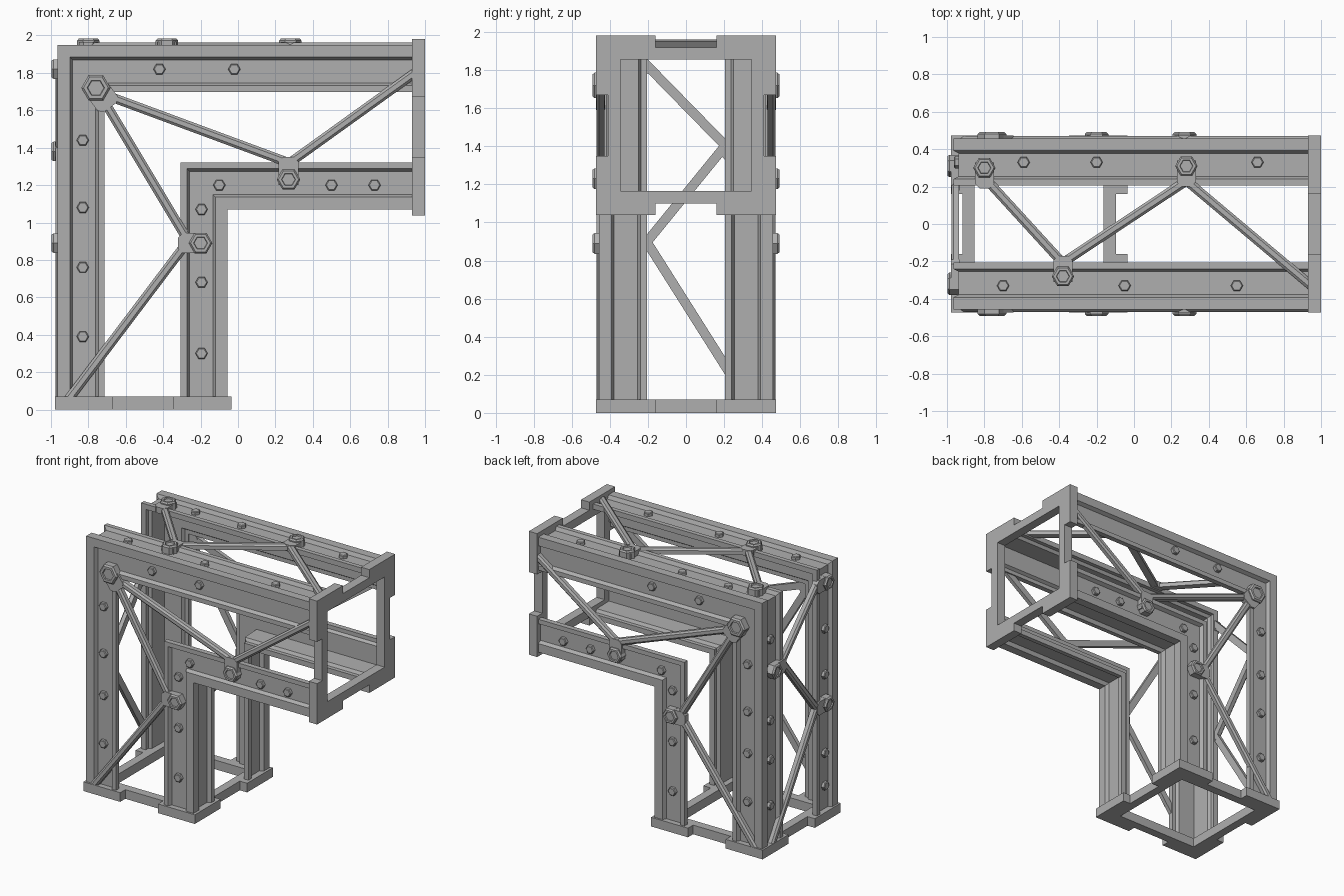
import bpy, bmesh, math
from mathutils import Vector

if "Cube" in bpy.data.objects:
    bpy.data.objects.remove(bpy.data.objects["Cube"], do_unlink=True)

steel = bpy.data.materials.new("grey_steel")
steel.use_nodes = True
GREY = (0.43, 0.43, 0.43, 1)
steel.diffuse_color = GREY
steel.node_tree.nodes["Principled BSDF"].inputs["Base Color"].default_value = GREY

# Each outside face maps (across, up, outward depth) to model space
FACES = {
    "front": lambda a, b, d: (a, -0.458 - d, b),
    "back": lambda a, b, d: (a, 0.458 + d, b),
    "top": lambda a, b, d: (a, b, 1.95 + d),
    "side": lambda a, b, d: (-0.965 - d, a, b),
}


def loft(name, rings):
    """Skin matching closed rings and cap both ends."""
    bm = bmesh.new()
    loops = [[bm.verts.new(p) for p in ring] for ring in rings]
    n = len(loops[0])
    for lo, hi in zip(loops, loops[1:]):
        for i in range(n):
            j = (i + 1) % n
            bm.faces.new((lo[i], lo[j], hi[j], hi[i]))
    bm.faces.new(loops[0])
    bm.faces.new(loops[-1])
    bmesh.ops.recalc_face_normals(bm, faces=bm.faces)
    mesh = bpy.data.meshes.new(name)
    bm.to_mesh(mesh)
    bm.free()
    mesh.materials.append(steel)
    obj = bpy.data.objects.new(name, mesh)
    bpy.context.collection.objects.link(obj)
    return obj


def box(name, lo, hi):
    corners = [(0, 0), (1, 0), (1, 1), (0, 1)]
    pick = lambda i, k: hi[i] if k else lo[i]
    loft(name, [[(pick(0, a), pick(1, b), z) for a, b in corners] for z in (lo[2], hi[2])])


def hexagon(name, face, at, steps):
    """Six-sided lathe on a face; steps are (radius, depth)."""
    put = FACES[face]
    loft(name, [[put(at[0] + r * math.cos(k * math.pi / 3),
                     at[1] + r * math.sin(k * math.pi / 3), d) for k in range(6)]
                for r, d in steps])


def brace(face, p, q):
    put, p, q = FACES[face], Vector(p), Vector(q)
    t = (q - p).normalized()
    side = Vector((-t.y, t.x))
    section = [(-0.025, -0.03), (-0.025, 0), (-0.012, 0.012),
               (0.012, 0.012), (0.025, 0), (0.025, -0.03)]
    loft(face + "_brace",
         [[put(*(e + side * w), d) for w, d in section] for e in (p, q)])


def joint(face, at, toward, reach, size):
    """Gusset plate pointing toward the braces, with a large hollow nut."""
    put, c = FACES[face], Vector(at)
    t = Vector(toward).normalized()
    side = Vector((-t.y, t.x))
    w, cut = size * 0.85, 0.025
    plan = [(-0.03, -w), (reach - cut, -w), (reach, cut - w),
            (reach, w - cut), (reach - cut, w), (-0.03, w)]
    loft(face + "_gusset", [[put(*(c + t * l + side * s), d) for l, s in plan]
                            for d in (-0.032, 0.014)])
    hexagon(face + "_nut", face, at,
            [(size, -0.03), (size, 0.022), (size * 0.85, 0.033),
             (size * 0.6, 0.033), (size * 0.55, 0.024)])


# Grooved angle section: u runs inward in the elevation, v inward in depth
leg = [(0.252, 0.04), (0.252, 0), (0.218, 0), (0.204, 0.028), (0.08, 0.028), (0.066, 0)]
web = [(0.065, 0.062), (0.208, 0.062), (0.222, 0.04)]
SECTION = (leg + [(0, 0)] + [(v, u) for u, v in reversed(leg)]
           + [(v, u) for u, v in reversed(web[1:])] + web)


def bent_beam(name, cx, cz, s, y_sign):
    """Mitred beam rising from the base and turning toward the end frame."""
    depth = lambda v: y_sign * (0.458 - v)
    loft(name, [
        [(cx + s * u, depth(v), 0.05) for u, v in SECTION],
        [(cx + s * u, depth(v), cz - s * u) for u, v in SECTION],
        [(0.95, depth(v), cz - s * u) for u, v in SECTION]])


for word, sign in (("front", -1), ("back", 1)):
    bent_beam(word + "_outer_beam", -0.965, 1.95, 1, sign)
    bent_beam(word + "_inner_beam", -0.055, 1.07, -1, sign)


# Square end frames with a notch in the middle of every side
def end_frame(name, place):
    inner, mid, outer, notch = 0.345, 0.41, 0.472, 0.16

    def piece(a0, a1, b0, b1):
        place(name, min(a0, a1), max(a0, a1), min(b0, b1), max(b0, b1))

    for s in (-1, 1):
        piece(s * inner, s * mid, -notch, notch)
        piece(-notch, notch, s * inner, s * mid)
        for t in (-1, 1):
            piece(s * inner, s * outer, t * notch, t * outer)
            piece(s * notch, s * inner, t * inner, t * outer)


end_frame("base_frame", lambda n, a0, a1, b0, b1:
          box(n, (a0 - 0.507, b0, 0), (a1 - 0.507, b1, 0.07)))
end_frame("arm_end_frame", lambda n, a0, a1, b0, b1:
          box(n, (0.93, a0, b0 + 1.51), (1, a1, b1 + 1.51)))

# Zigzag braces with their joints
for face in ("front", "back"):
    for p, q in (((-0.91, 0.05), (-0.26, 0.91)), ((-0.26, 0.89), (-0.74, 1.69)),
                 ((-0.73, 1.69), (0.27, 1.32)), ((0.25, 1.30), (0.96, 1.81))):
        brace(face, p, q)
    joint(face, (-0.76, 1.72), (0.6, -0.8), 0.13, 0.078)
    joint(face, (-0.2, 0.89), (-1, 0), 0.12, 0.063)
    joint(face, (0.27, 1.23), (0, 1), 0.12, 0.063)

for p, q in (((-0.81, 0.26), (-0.38, -0.21)), ((-0.4, -0.22), (0.28, 0.23)),
             ((0.27, 0.24), (0.96, -0.34))):
    brace("top", p, q)
for p, direction in (((-0.8, 0.3), -1), ((-0.38, -0.28), 1), ((0.28, 0.31), -1)):
    joint("top", p, (0, direction), 0.11, 0.06)

for p, q in (((-0.22, 1.84), (0.22, 1.39)), ((0.22, 1.42), (-0.22, 0.88)),
             ((-0.22, 0.92), (0.33, 0.05))):
    brace("side", p, q)
for p, direction in (((-0.32, 1.82), 1), ((0.31, 1.38), -1), ((-0.32, 0.89), 1)):
    joint("side", p, (direction, 0), 0.13, 0.06)

# Small bolts seated in the grooves
bolts = {"top": [(x, 0.33) for x in (-0.59, -0.2, 0.66)]
         + [(x, -0.33) for x in (-0.7, -0.05, 0.55)],
         "side": [(0.33, z) for z in (0.35, 0.7, 1.0, 1.62)]
         + [(-0.33, z) for z in (0.25, 0.5, 1.1, 1.45)]}
for face in ("front", "back"):
    bolts[face] = ([(-0.83, z) for z in (0.39, 0.76, 1.08, 1.44)]
                   + [(x, 1.82) for x in (-0.42, -0.02)]
                   + [(-0.195, z) for z in (0.3, 0.68, 1.07)]
                   + [(x, 1.2) for x in (-0.1, 0.5, 0.73)])
for face, spots in bolts.items():
    for at in spots:
        hexagon(face + "_bolt", face, at, [(0.033, -0.035), (0.033, -0.008), (0.027, -0.003)])
